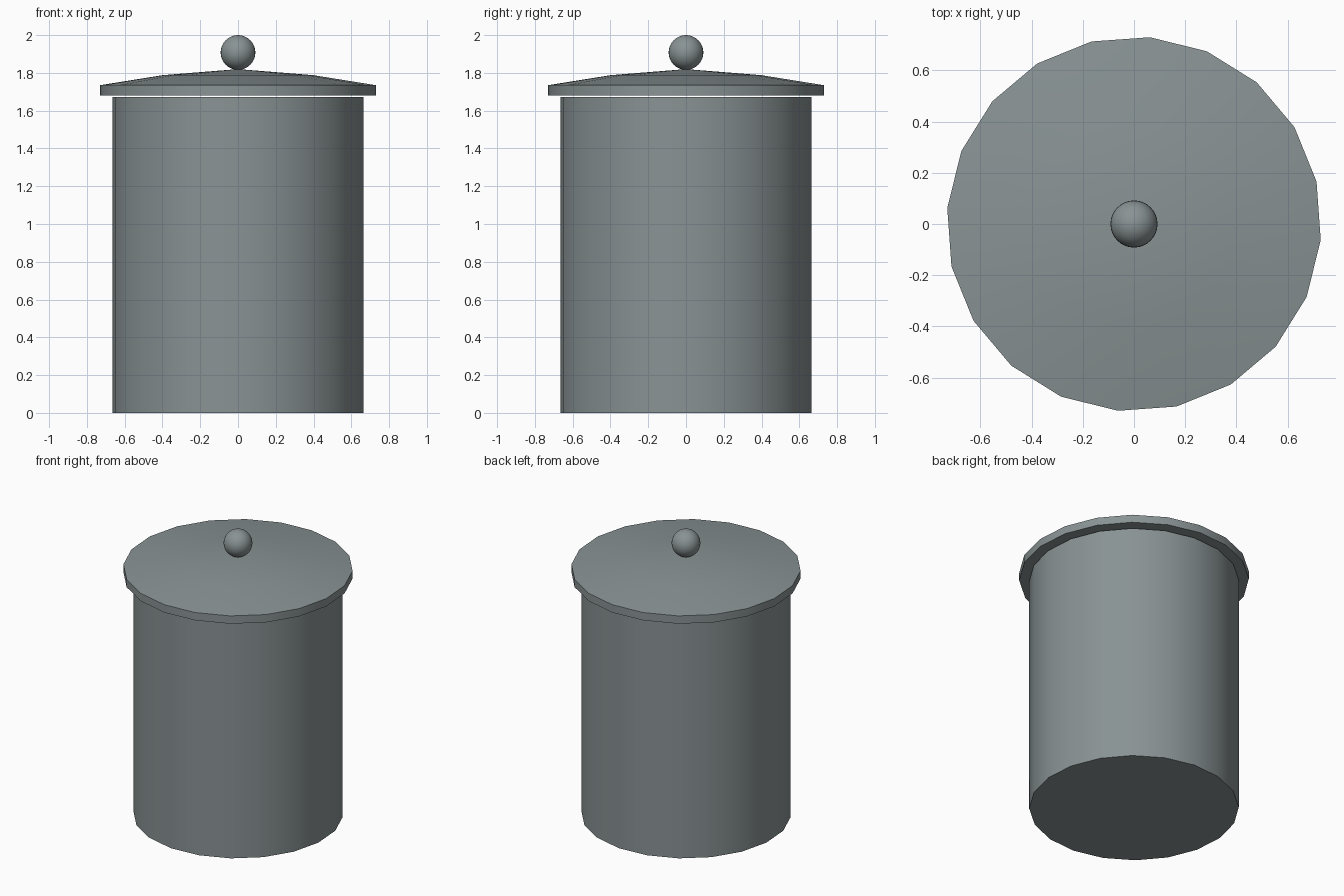
import bpy, bmesh, math

if "Cube" in bpy.data.objects:
    bpy.data.objects.remove(bpy.data.objects["Cube"])

SIDES = 20
START = math.radians(13.1)

# Dark grey-green enamel
enamel = bpy.data.materials.new("dark_enamel")
enamel.diffuse_color = (0.25, 0.29, 0.295, 1)
enamel.use_nodes = True
enamel.node_tree.nodes["Principled BSDF"].inputs["Base Color"].default_value = enamel.diffuse_color


def finish(obj):
    """Colour the part and smooth it, keeping hard edges."""
    obj.data.materials.append(enamel)
    bpy.ops.object.select_all(action='DESELECT')
    obj.select_set(True)
    bpy.context.view_layer.objects.active = obj
    bpy.ops.object.shade_smooth_by_angle(angle=math.radians(30))


def lathe(name, profile):
    """Spin (radius, z) points around z; radius 0 makes a pole."""
    bm = bmesh.new()
    rings = []
    for r, z in profile:
        if r == 0:
            rings.append([bm.verts.new((0, 0, z))] * SIDES)
        else:
            angles = [START + 2 * math.pi * i / SIDES for i in range(SIDES)]
            rings.append([bm.verts.new((r * math.cos(a), r * math.sin(a), z)) for a in angles])
    for low, high in zip(rings, rings[1:]):
        for i in range(SIDES):
            j = (i + 1) % SIDES
            corners = dict.fromkeys((low[i], low[j], high[j], high[i]))
            bm.faces.new(list(corners))
    bmesh.ops.recalc_face_normals(bm, faces=bm.faces)
    mesh = bpy.data.meshes.new(name)
    bm.to_mesh(mesh)
    bm.free()
    obj = bpy.data.objects.new(name, mesh)
    bpy.context.collection.objects.link(obj)
    finish(obj)


# Canister body
lathe("body", [(0, 0), (0.668, 0), (0.668, 1.672), (0, 1.672)])

# Shallow domed lid, just clear of the body
lathe("lid", [(0, 1.68), (0.732, 1.68), (0.732, 1.735), (0.40, 1.788), (0, 1.82)])

# Round knob
bpy.ops.mesh.primitive_uv_sphere_add(segments=32, ring_count=16, radius=0.092, location=(0, 0, 1.908))
knob = bpy.context.object
knob.name = "knob"
finish(knob)
